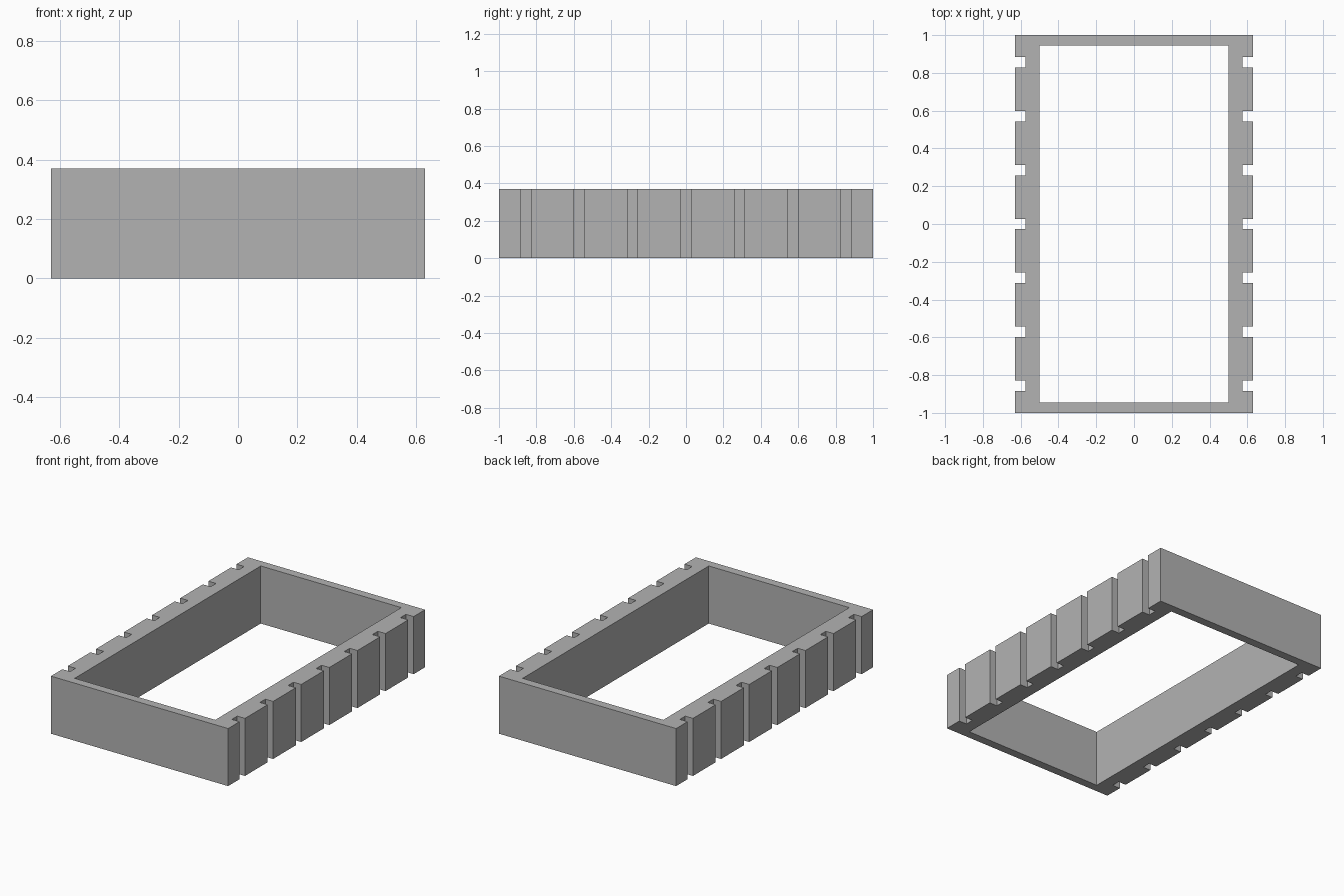
import bpy, bmesh
from mathutils import Vector

cube = bpy.data.objects.get("Cube")
if cube:
    bpy.data.objects.remove(cube, do_unlink=True)

HALF_X, HALF_Y, HEIGHT = 0.63, 1.0, 0.37
INNER_X, INNER_Y = 0.5, 0.945
GROOVES, PITCH, GROOVE_W, GROOVE_D = 7, 0.2855, 0.055, 0.055

# One flat grey
grey = bpy.data.materials.new("plain grey")
grey.use_nodes = True
colour = (0.45, 0.45, 0.45, 1)
grey.diffuse_color = colour
grey.node_tree.nodes["Principled BSDF"].inputs["Base Color"].default_value = colour


def add_loop(bm, points):
    verts = [bm.verts.new((x, y, 0)) for x, y in points]
    return [bm.edges.new((a, b)) for a, b in zip(verts, verts[1:] + verts[:1])]


# Grooved left edge, front to back; the right edge is its half-turn
side = [(HALF_X, -HALF_Y)]
for i in range(GROOVES):
    y = (i - (GROOVES - 1) / 2) * PITCH
    a, b = y - GROOVE_W / 2, y + GROOVE_W / 2
    floor = HALF_X - GROOVE_D
    side += [(HALF_X, a), (floor, a), (floor, b), (HALF_X, b)]
side.append((HALF_X, HALF_Y))
outline = side + [(-x, -y) for x, y in side]
opening = [(sx * INNER_X, sy * INNER_Y)
           for sx, sy in ((1, -1), (1, 1), (-1, 1), (-1, -1))]

# Fill the ring between outline and opening, then raise the walls
bm = bmesh.new()
edges = add_loop(bm, outline) + add_loop(bm, opening)
bmesh.ops.triangle_fill(bm, edges=edges, use_beauty=True, use_dissolve=False)
raised = bmesh.ops.extrude_face_region(bm, geom=bm.faces[:], use_keep_orig=True)
top = [g for g in raised["geom"] if isinstance(g, bmesh.types.BMVert)]
bmesh.ops.translate(bm, verts=top, vec=Vector((0, 0, HEIGHT)))
bmesh.ops.recalc_face_normals(bm, faces=bm.faces[:])

mesh = bpy.data.meshes.new("grooved_frame")
bm.to_mesh(mesh)
bm.free()
mesh.materials.append(grey)
frame = bpy.data.objects.new("grooved_frame", mesh)
bpy.context.collection.objects.link(frame)
